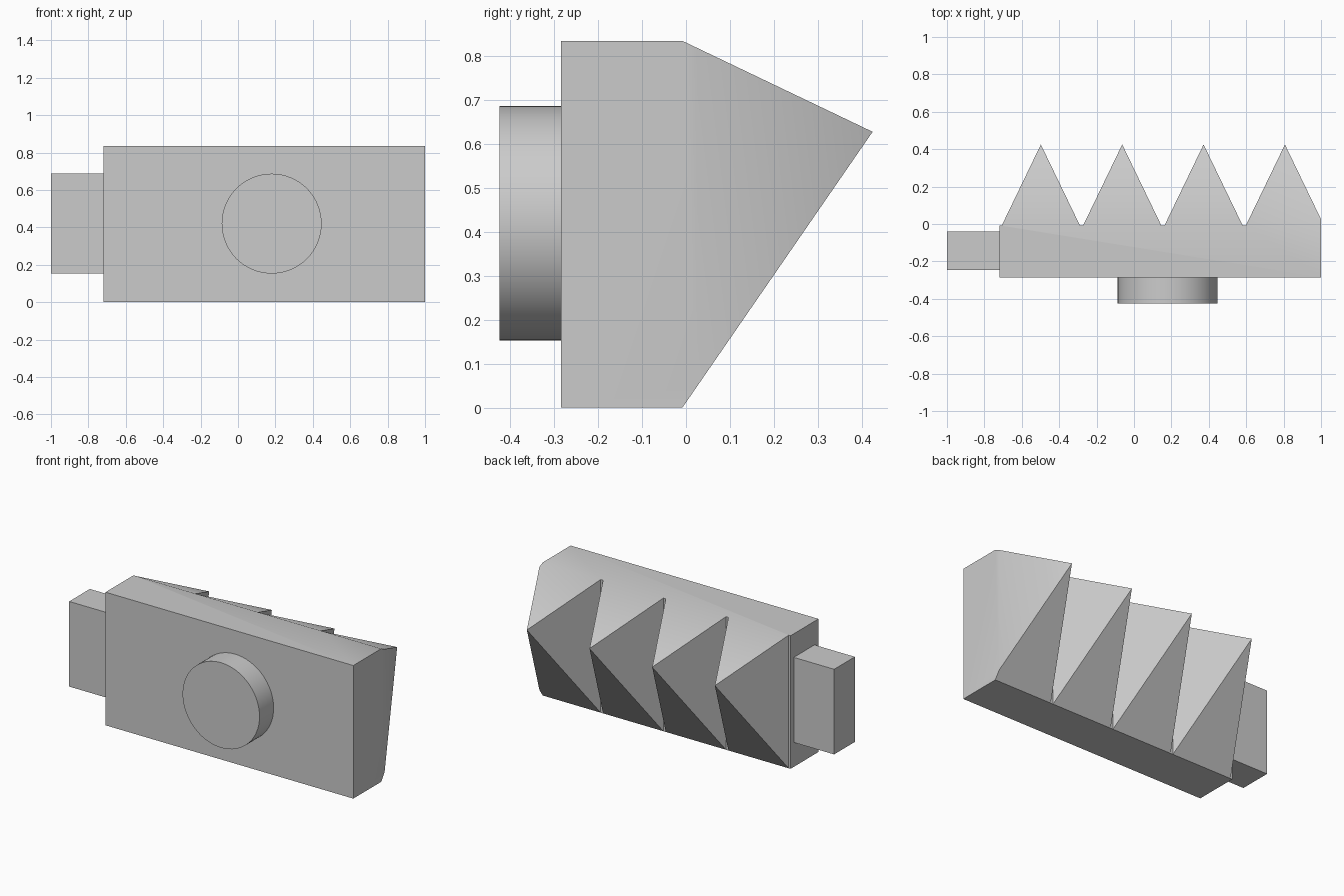
import bpy, bmesh, math
from mathutils import Matrix, Vector

cube = bpy.data.objects.get("Cube")
if cube:
    bpy.data.objects.remove(cube, do_unlink=True)

grey = bpy.data.materials.new("plain grey")
grey.use_nodes = True
grey.diffuse_color = (0.6, 0.6, 0.6, 1)
grey.node_tree.nodes["Principled BSDF"].inputs["Base Color"].default_value = grey.diffuse_color


def finish(bm, name):
    bmesh.ops.recalc_face_normals(bm, faces=bm.faces)
    mesh = bpy.data.meshes.new(name)
    bm.to_mesh(mesh)
    bm.free()
    mesh.materials.append(grey)
    obj = bpy.data.objects.new(name, mesh)
    bpy.context.collection.objects.link(obj)
    bpy.ops.object.select_all(action="DESELECT")
    obj.select_set(True)
    bpy.context.view_layer.objects.active = obj
    bpy.ops.object.shade_smooth_by_angle(angle=math.radians(30))
    return obj


# Toothed body: a block whose back carries a row of skewed pyramids
LEFT, RIGHT, FRONT, BACK, TOP = -0.72, 1.0, -0.285, -0.008, 0.835
TOOTH, PITCH, FIRST = 0.418, 0.435, -0.707
starts = [FIRST + i * PITCH for i in range(4)]
xs = [LEFT] + [x for s in starts for x in (s, s + TOOTH)]

bm = bmesh.new()
low = [bm.verts.new((x, BACK, 0)) for x in xs]
high = [bm.verts.new((x, BACK, TOP)) for x in xs]
f_low = [bm.verts.new((x, FRONT, 0)) for x in (xs[0], xs[-1])]
f_high = [bm.verts.new((x, FRONT, TOP)) for x in (xs[0], xs[-1])]
bm.faces.new(f_low + f_high[::-1])
bm.faces.new(f_low + low[::-1])
bm.faces.new(f_high + high[::-1])
bm.faces.new((f_low[0], low[0], high[0], f_high[0]))
bm.faces.new((f_low[1], low[-1], high[-1], f_high[1]))
for i in range(len(xs) - 1):
    ring = [low[i], low[i + 1], high[i + 1], high[i]]
    if i % 2:
        tip = bm.verts.new(((xs[i] + xs[i + 1]) / 2, 0.425, 0.628))
        for a, b in zip(ring, ring[1:] + ring[:1]):
            bm.faces.new((a, b, tip))
    else:
        bm.faces.new(ring)

# The last tooth is cut flush with the end of the block
bmesh.ops.bisect_plane(bm, geom=bm.verts[:] + bm.edges[:] + bm.faces[:],
                       plane_co=(RIGHT, 0, 0), plane_no=(1, 0, 0), clear_outer=True)
bmesh.ops.holes_fill(bm, edges=[e for e in bm.edges if e.is_boundary], sides=0)
finish(bm, "toothed_body")

# Block handle on the right end
bm = bmesh.new()
bmesh.ops.create_cube(bm, size=1, matrix=Matrix.LocRotScale(
    Vector((-0.86, -0.143, 0.42)), None, Vector((0.28, 0.205, 0.534))))
finish(bm, "end_handle")

# Round button on the front
bm = bmesh.new()
bmesh.ops.create_cone(bm, cap_ends=True, segments=64, radius1=0.267, radius2=0.267, depth=0.14,
                      matrix=Matrix.Translation((0.18, -0.355, 0.42)) @ Matrix.Rotation(math.pi / 2, 4, "X"))
finish(bm, "front_button")
